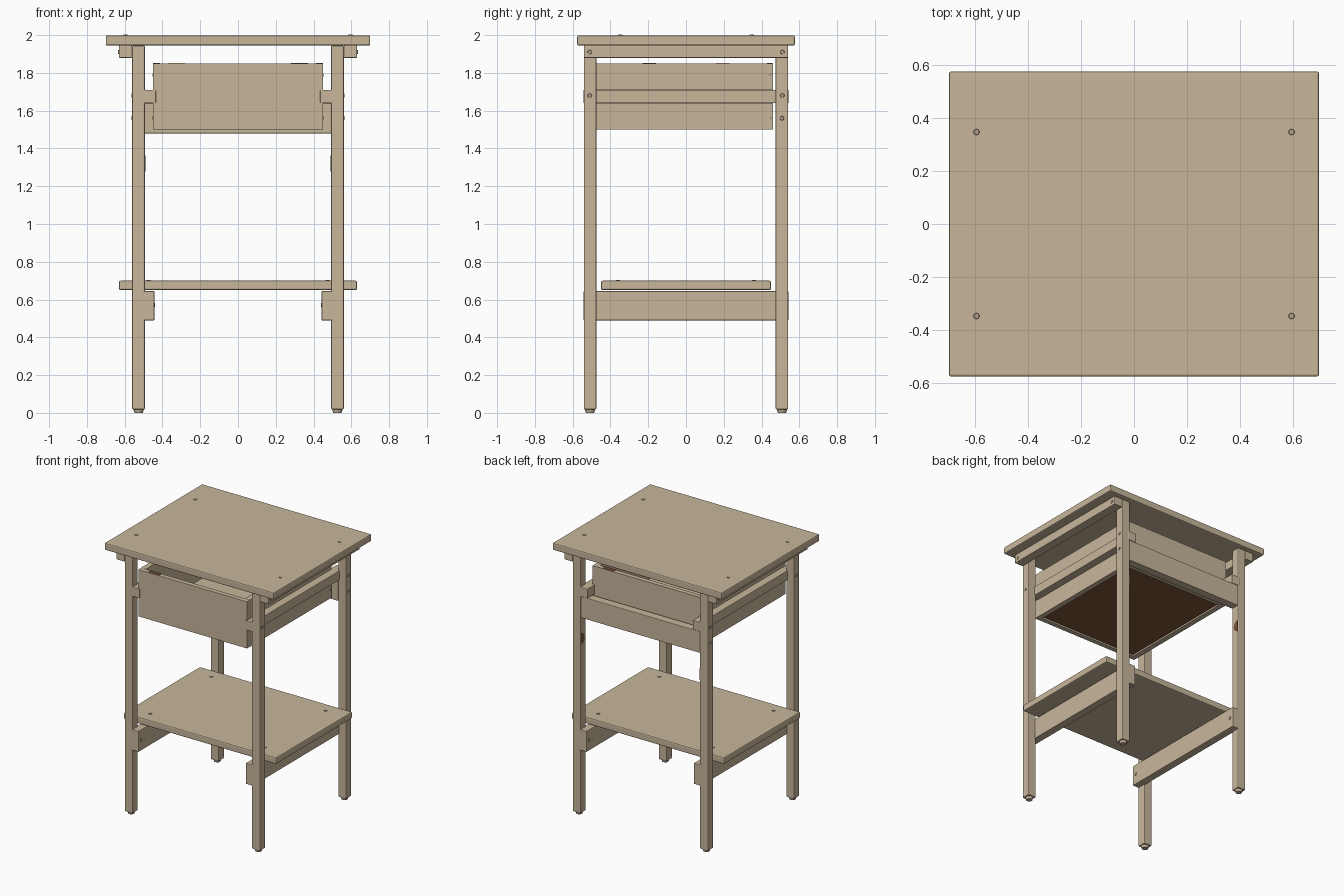
import bpy
import bmesh
from math import pi, sin, cos
from mathutils import Matrix, Vector

if "Cube" in bpy.data.objects:
    bpy.data.objects.remove(bpy.data.objects["Cube"], do_unlink=True)


def material(name, rgb):
    m = bpy.data.materials.new(name)
    m.use_nodes = True
    colour = (*rgb, 1)
    m.diffuse_color = colour
    m.node_tree.nodes["Principled BSDF"].inputs["Base Color"].default_value = colour
    return m


WOOD = material("pale wood", (0.58, 0.47, 0.33))
BROWN = material("dark brown", (0.20, 0.09, 0.04))
SCREW = material("screw tan", (0.42, 0.34, 0.24))


def finish(name, bm, mat):
    mesh = bpy.data.meshes.new(name)
    bmesh.ops.recalc_face_normals(bm, faces=bm.faces)
    bm.to_mesh(mesh)
    bm.free()
    mesh.materials.append(mat)
    ob = bpy.data.objects.new(name, mesh)
    bpy.context.collection.objects.link(ob)
    return ob


def board(name, x, y, z, mat=WOOD, bevel=0.0):
    """Box from (min, max) pairs, with optionally softened edges."""
    bm = bmesh.new()
    bmesh.ops.create_cube(bm, size=1)
    for v in bm.verts:
        for i, (a, b) in enumerate((x, y, z)):
            v.co[i] = (a + b) / 2 + v.co[i] * (b - a)
    ob = finish(name, bm, mat)
    if bevel:
        mod = ob.modifiers.new("soft edges", "BEVEL")
        mod.width = bevel
        mod.segments = 2
    return ob


def span(side, a, b):
    """Mirror an interval to the given side."""
    return tuple(sorted((side * a, side * b)))


def disc(name, place, axis, r1, r2, depth, mat, sides=16):
    bm = bmesh.new()
    turn = Vector((0, 0, 1)).rotation_difference(Vector(axis)).to_matrix().to_4x4()
    bmesh.ops.create_cone(bm, cap_ends=True, segments=sides, radius1=r1, radius2=r2,
                          depth=depth, matrix=Matrix.Translation(place) @ turn)
    return finish(name, bm, mat)


def screw(name, place, axis):
    disc(name, place, axis, 0.013, 0.010, 0.008, SCREW, 12)


def half_disc(name, x, y, z, radius, side):
    """Thin half round plate on an inner leg face."""
    bm = bmesh.new()
    steps = 12
    arc = [bm.verts.new((x, y - radius * sin(pi * i / steps), z + radius * cos(pi * i / steps)))
           for i in range(steps + 1)]
    face = bm.faces.new(arc)
    out = bmesh.ops.extrude_face_region(bm, geom=[face])
    moved = [v for v in out["geom"] if isinstance(v, bmesh.types.BMVert)]
    bmesh.ops.translate(bm, verts=moved, vec=(-side * 0.003, 0, 0))
    finish(name, bm, BROWN)


# Table top and lower shelf
board("table_top", (-0.70, 0.70), (-0.577, 0.577), (1.945, 1.998), bevel=0.008)
board("lower_shelf", (-0.63, 0.63), (-0.45, 0.45), (0.65, 0.70), bevel=0.008)

for sx, sname in ((-1, "right"), (1, "left")):
    # Side rails carrying the top, the drawer and the shelf
    board(sname + "_top_rail", span(sx, 0.56, 0.63), (-0.54, 0.54), (1.88, 1.945), bevel=0.004)
    board(sname + "_drawer_runner", span(sx, 0.435, 0.505), (-0.542, 0.542), (1.64, 1.71), bevel=0.003)
    board(sname + "_shelf_rail", span(sx, 0.443, 0.503), (-0.542, 0.542), (0.49, 0.645), bevel=0.004)

    for sy, yname in ((-1, "front"), (1, "back")):
        tag = yname + "_" + sname
        # Legs with round feet
        board(tag + "_leg", span(sx, 0.493, 0.56), span(sy, 0.475, 0.541), (0.018, 1.945), bevel=0.006)
        disc(tag + "_foot", (sx * 0.526, sy * 0.508, 0.01), (0, 0, 1), 0.022, 0.028, 0.02, WOOD, 24)
        # Screws
        screw(tag + "_top_screw", (sx * 0.596, sy * 0.348, 1.998), (0, 0, 1))
        screw(tag + "_shelf_screw", (sx * 0.473, sy * 0.36, 0.70), (0, 0, 1))
        screw(tag + "_top_rail_screw", (sx * 0.63, sy * 0.51, 1.91), (sx, 0, 0))
        screw(tag + "_runner_screw", (sx * 0.56, sy * 0.51, 1.68), (sx, 0, 0))
        screw(tag + "_shelf_rail_screw", (sx * 0.443, sy * 0.51, 0.57), (-sx, 0, 0))

    screw(sname + "_crossbar_screw", (sx * 0.56, 0.508, 1.56), (sx, 0, 0))
    half_disc(sname + "_leg_patch", sx * 0.493, 0.538, 1.32, 0.042, sx)

    # Drawer sides, grooved for the runner
    board(sname + "_drawer_side_core", span(sx, 0.41, 0.433), (-0.50, 0.46), (1.50, 1.85))
    board(sname + "_drawer_side_upper", span(sx, 0.433, 0.45), (-0.50, 0.46), (1.713, 1.85))
    board(sname + "_drawer_side_lower", span(sx, 0.433, 0.45), (-0.50, 0.46), (1.50, 1.637))
    board(sname + "_drawer_side_patch", span(sx, 0.412, 0.449), span(sx, 0.16, 0.23), (1.85, 1.853), BROWN)
    for z, level in ((1.79, "upper"), (1.56, "lower")):
        disc(sname + "_drawer_" + level + "_peg", (sx * 0.45, 0.447, z), (sx, 0, 0),
             0.008, 0.008, 0.004, SCREW, 12)

# Back crossbar
board("back_crossbar", (-0.493, 0.493), (0.477, 0.54), (1.48, 1.64), bevel=0.003)

# Drawer front, back and floor
board("drawer_front", (-0.45, 0.45), (-0.536, -0.50), (1.50, 1.85), bevel=0.002)
board("drawer_back", (-0.41, 0.41), (0.425, 0.46), (1.50, 1.85))
board("drawer_floor", (-0.412, 0.412), (-0.502, 0.427), (1.518, 1.528))
board("drawer_floor_underside", (-0.412, 0.412), (-0.502, 0.427), (1.512, 1.518), BROWN)
board("drawer_front_patch", (-0.37, -0.28), (-0.533, -0.502), (1.85, 1.853), BROWN)
board("drawer_back_patch", (0.28, 0.37), (0.428, 0.457), (1.85, 1.853), BROWN)
